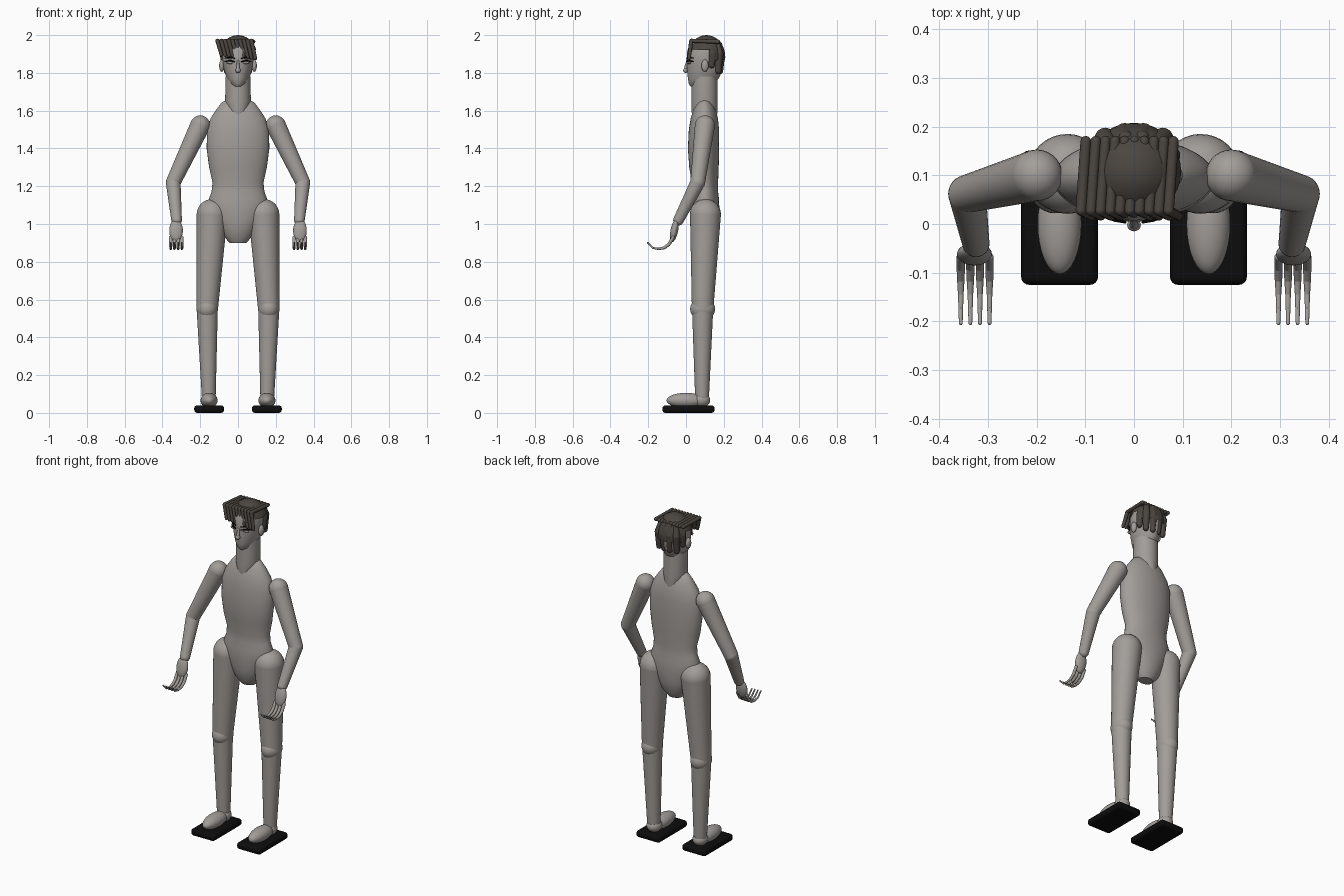
import bpy, bmesh, math
from mathutils import Vector, Matrix

if "Cube" in bpy.data.objects:
    bpy.data.objects.remove(bpy.data.objects["Cube"])


def material(name, rgb):
    m = bpy.data.materials.new(name)
    m.use_nodes = True
    m.diffuse_color = (*rgb, 1)
    m.node_tree.nodes["Principled BSDF"].inputs["Base Color"].default_value = (*rgb, 1)
    return m


skin = material("warm_grey_skin", (0.36, 0.34, 0.32))
hair = material("dark_brown_hair", (0.07, 0.06, 0.05))
black = material("black", (0.004, 0.004, 0.004))


def finish(bm, name, mat):
    bmesh.ops.recalc_face_normals(bm, faces=bm.faces)
    mesh = bpy.data.meshes.new(name)
    bm.to_mesh(mesh)
    bm.free()
    mesh.materials.append(mat)
    obj = bpy.data.objects.new(name, mesh)
    bpy.context.collection.objects.link(obj)
    for o in bpy.context.selected_objects:
        o.select_set(False)
    obj.select_set(True)
    bpy.context.view_layer.objects.active = obj
    bpy.ops.object.shade_smooth_by_angle(angle=math.radians(40))
    return obj


def ellipsoid(name, centre, radii, mat, tilt=0, keep=None):
    bm = bmesh.new()
    m = Matrix.Translation(centre) @ Matrix.Rotation(tilt, 4, "X") @ Matrix.Diagonal((*radii, 1))
    bmesh.ops.create_uvsphere(bm, u_segments=32, v_segments=20, radius=1, matrix=m)
    if keep:
        cut = [f for f in bm.faces if not keep(f.calc_center_median())]
        bmesh.ops.delete(bm, geom=cut, context="FACES")
    return finish(bm, name, mat)


def loft(name, rings, mat, segments=36):
    """Stack of elliptical rings: (z, y centre, x radius, y radius)."""
    bm = bmesh.new()
    loops = []
    for z, cy, rx, ry in rings:
        angles = [math.tau * i / segments for i in range(segments)]
        loops.append([bm.verts.new((rx * math.cos(a), cy + ry * math.sin(a), z)) for a in angles])
    for low, high in zip(loops, loops[1:]):
        for i in range(segments):
            j = (i + 1) % segments
            bm.faces.new((low[i], low[j], high[j], high[i]))
    bm.faces.new(loops[0])
    bm.faces.new(loops[-1])
    return finish(bm, name, mat)


def chain(name, points, radii, mat, segments=20):
    """Tapered tubes joined by round balls."""
    bm = bmesh.new()
    pts = [Vector(p) for p in points]
    for p, r in zip(pts, radii):
        bmesh.ops.create_uvsphere(bm, u_segments=segments, v_segments=segments // 2,
                                  radius=r, matrix=Matrix.Translation(p))
    for a, b, ra, rb in zip(pts, pts[1:], radii, radii[1:]):
        d = b - a
        m = Matrix.Translation((a + b) / 2) @ d.to_track_quat("Z", "Y").to_matrix().to_4x4()
        bmesh.ops.create_cone(bm, cap_ends=False, segments=segments, radius1=ra,
                              radius2=rb, depth=d.length, matrix=m)
    return finish(bm, name, mat)


# Torso, neck and head
loft("torso", [(0.9, 0.1, 0.045, 0.035), (0.94, 0.1, 0.08, 0.06), (1.0, 0.1, 0.11, 0.072),
               (1.07, 0.1, 0.15, 0.077), (1.13, 0.1, 0.155, 0.075), (1.17, 0.1, 0.14, 0.07),
               (1.22, 0.1, 0.135, 0.07), (1.3, 0.095, 0.153, 0.078), (1.4, 0.093, 0.166, 0.083),
               (1.5, 0.095, 0.164, 0.08), (1.56, 0.097, 0.145, 0.072), (1.61, 0.098, 0.112, 0.058),
               (1.645, 0.098, 0.085, 0.04), (1.66, 0.098, 0.055, 0.015)], skin)
loft("neck", [(1.55, 0.098, 0.03, 0.066), (1.6, 0.098, 0.062, 0.068),
              (1.65, 0.098, 0.068, 0.068), (1.78, 0.098, 0.066, 0.068)], skin)
loft("head", [(1.728, 0.07, 0.025, 0.045), (1.74, 0.08, 0.042, 0.065), (1.77, 0.092, 0.06, 0.082),
              (1.82, 0.1, 0.075, 0.095), (1.87, 0.102, 0.082, 0.098), (1.92, 0.103, 0.084, 0.096),
              (1.955, 0.104, 0.07, 0.08), (1.975, 0.105, 0.045, 0.05)], skin)

# Nose
chain("nose_bridge", [(0, 0.008, 1.87), (0, -0.003, 1.815)], (0.005, 0.01), skin, 12)
ellipsoid("nose_tip", (0, -0.002, 1.813), (0.014, 0.013, 0.013), skin)

# Cropped hair cap
ellipsoid("hair_cap", (0, 0.108, 1.885), (0.102, 0.1, 0.115), hair,
          keep=lambda c: c.z > (1.915 if c.y < 0.14 else 1.87))

# Swept fringe of parallel strands
for i in range(10):
    x = -0.105 + 0.02 * i
    drop = 0.002 * i
    chain(f"fringe_strand_{i + 1}",
          [(x + 0.006, 0.17, 1.965), (x - 0.004, 0.028, 1.97), (x + 0.017, 0.016, 1.895 - drop)],
          (0.011, 0.011, 0.009), hair, 12)

# Locks hanging down the back of the head
for i, degrees in enumerate((-66, -41, -14, 14, 41, 66)):
    a = math.radians(degrees)
    reach = 0.09 if abs(degrees) == 41 else 0.08
    x, y = reach * math.sin(a), 0.108 + reach * math.cos(a)
    foot = 1.81 if abs(degrees) < 60 else 1.84
    chain(f"back_lock_{i + 1}", [(x * 0.85, y - 0.01, 1.95), (x, y, 1.9), (x, y - 0.005, foot)],
          (0.016, 0.022, 0.016), hair, 16)

# Everything that comes in pairs
for side, s in (("left", 1), ("right", -1)):
    # Face details
    ellipsoid(f"{side}_ear", (s * 0.086, 0.1, 1.838), (0.014, 0.019, 0.032), skin)
    ellipsoid(f"{side}_eye", (s * 0.04, 0.018, 1.855), (0.02, 0.012, 0.008), skin)
    for part, z in (("lash", 1.862), ("brow", 1.88)):
        chain(f"{side}_{part}", [(s * 0.018, 0.004, z - 0.003), (s * 0.042, 0.01, z + 0.003),
                                 (s * 0.068, 0.038, z - 0.002)], (0.003, 0.005, 0.003), black, 8)

    # Arm
    shoulder, elbow, wrist = (s * 0.2, 0.1, 1.522), (s * 0.343, 0.062, 1.22), (s * 0.325, -0.04, 1.02)
    chain(f"{side}_upper_arm", [shoulder, elbow], (0.053, 0.039), skin, 28)
    chain(f"{side}_forearm", [elbow, wrist], (0.039, 0.028), skin, 28)
    ellipsoid(f"{side}_hand", (s * 0.328, -0.062, 0.965), (0.036, 0.02, 0.062), skin, tilt=-0.2)
    for i in range(4):
        x = s * (0.297 + 0.0197 * i)
        chain(f"{side}_finger_{i + 1}",
              [(x, -0.068, 0.93), (x, -0.09, 0.893), (x, -0.115, 0.874), (x, -0.145, 0.868),
               (x, -0.175, 0.873), (x, -0.204, 0.902)],
              (0.009, 0.009, 0.008, 0.006, 0.005, 0.004), skin, 10)

    # Leg
    hip, knee, ankle = (s * 0.137, 0.103, 1.05), (s * 0.163, 0.088, 0.55), (s * 0.155, 0.085, 0.09)
    chain(f"{side}_thigh", [hip, knee], (0.082, 0.057), skin, 32)
    ellipsoid(f"{side}_knee", knee, (0.056, 0.066, 0.06), skin)
    chain(f"{side}_shin", [knee, ankle], (0.056, 0.037), skin, 32)

    # Foot on its slab
    ellipsoid(f"{side}_foot", (s * 0.153, 0.0, 0.066), (0.045, 0.103, 0.04), skin)
    ellipsoid(f"{side}_heel", (s * 0.153, 0.082, 0.068), (0.042, 0.046, 0.038), skin)
    bm = bmesh.new()
    bmesh.ops.create_cube(bm, size=1, matrix=Matrix.Translation((s * 0.153, 0.013, 0.02))
                          @ Matrix.Diagonal((0.158, 0.276, 0.04, 1)))
    bmesh.ops.bevel(bm, geom=bm.edges[:], offset=0.016, segments=4, profile=0.5, affect="EDGES")
    finish(bm, f"{side}_slab", black)
